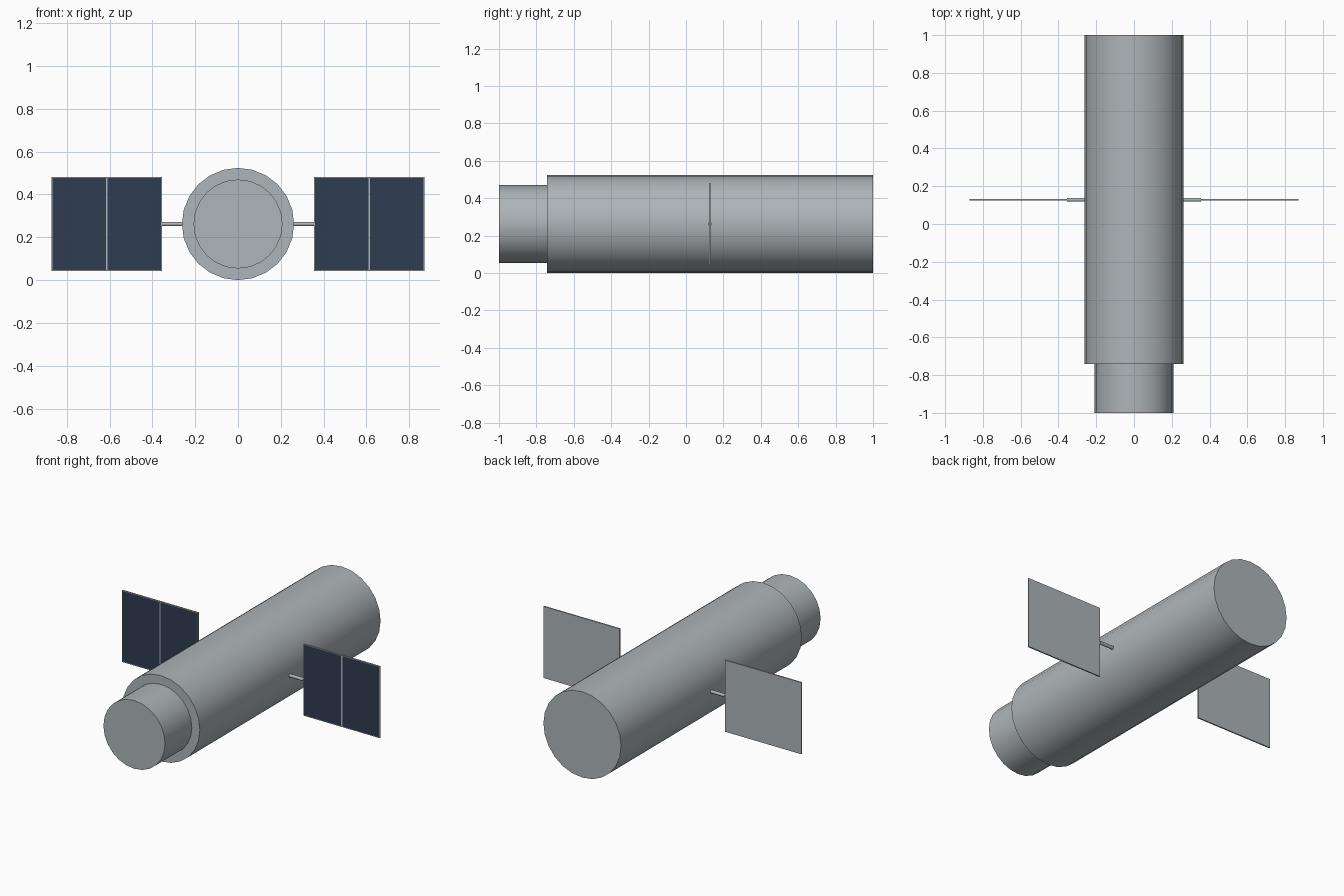
import bpy, bmesh, math
from mathutils import Matrix, Vector

if "Cube" in bpy.data.objects:
    bpy.data.objects.remove(bpy.data.objects["Cube"], do_unlink=True)


def material(name, rgb):
    m = bpy.data.materials.new(name)
    m.use_nodes = True
    m.diffuse_color = (*rgb, 1)
    m.node_tree.nodes["Principled BSDF"].inputs["Base Color"].default_value = (*rgb, 1)
    return m


METAL = material("grey metal", (0.42, 0.46, 0.48))
CELL = material("dark blue cells", (0.028, 0.045, 0.082))
AXIS_Z = 0.262
PANEL_Y = 0.128


def cylinder(name, start, end, radius, sides):
    """Smooth capped cylinder between two points."""
    a, b = Vector(start), Vector(end)
    bpy.ops.mesh.primitive_cylinder_add(
        vertices=sides, radius=radius, depth=(b - a).length, location=(a + b) / 2,
        rotation=(b - a).to_track_quat('Z', 'Y').to_euler())
    ob = bpy.context.object
    ob.name = name
    ob.data.materials.append(METAL)
    bpy.ops.object.shade_smooth_by_angle(angle=math.radians(35))
    return ob


def solar_panel(name, side):
    """Thin board whose front is split in two framed cell fields."""
    width, thick, height = 0.515, 0.008, 0.437
    bm = bmesh.new()
    bmesh.ops.create_cube(bm, size=1, matrix=Matrix.Diagonal((width, thick, height, 1)))
    bmesh.ops.bisect_plane(bm, geom=bm.verts[:] + bm.edges[:] + bm.faces[:],
                           plane_co=(0, 0, 0), plane_no=(1, 0, 0))
    bm.normal_update()
    front = [f for f in bm.faces if f.normal.y < -0.9]
    bmesh.ops.inset_individual(bm, faces=front, thickness=0.006)
    for f in front:
        f.material_index = 1
    mesh = bpy.data.meshes.new(name)
    bm.to_mesh(mesh)
    bm.free()
    mesh.materials.append(METAL)
    mesh.materials.append(CELL)
    ob = bpy.data.objects.new(name, mesh)
    ob.location = (side * 0.613, PANEL_Y, AXIS_Z)
    bpy.context.collection.objects.link(ob)


# Main tube and narrower front section
cylinder("body", (0, -0.742, AXIS_Z), (0, 1, AXIS_Z), 0.262, 24)
cylinder("front_section", (0, -1, AXIS_Z), (0, -0.742, AXIS_Z), 0.208, 24)

# Solar wings with their support rods
for label, side in (("left", 1), ("right", -1)):
    cylinder(label + "_rod", (side * 0.24, PANEL_Y, AXIS_Z),
             (side * 0.356, PANEL_Y, AXIS_Z), 0.01, 12)
    solar_panel(label + "_solar_panel", side)
